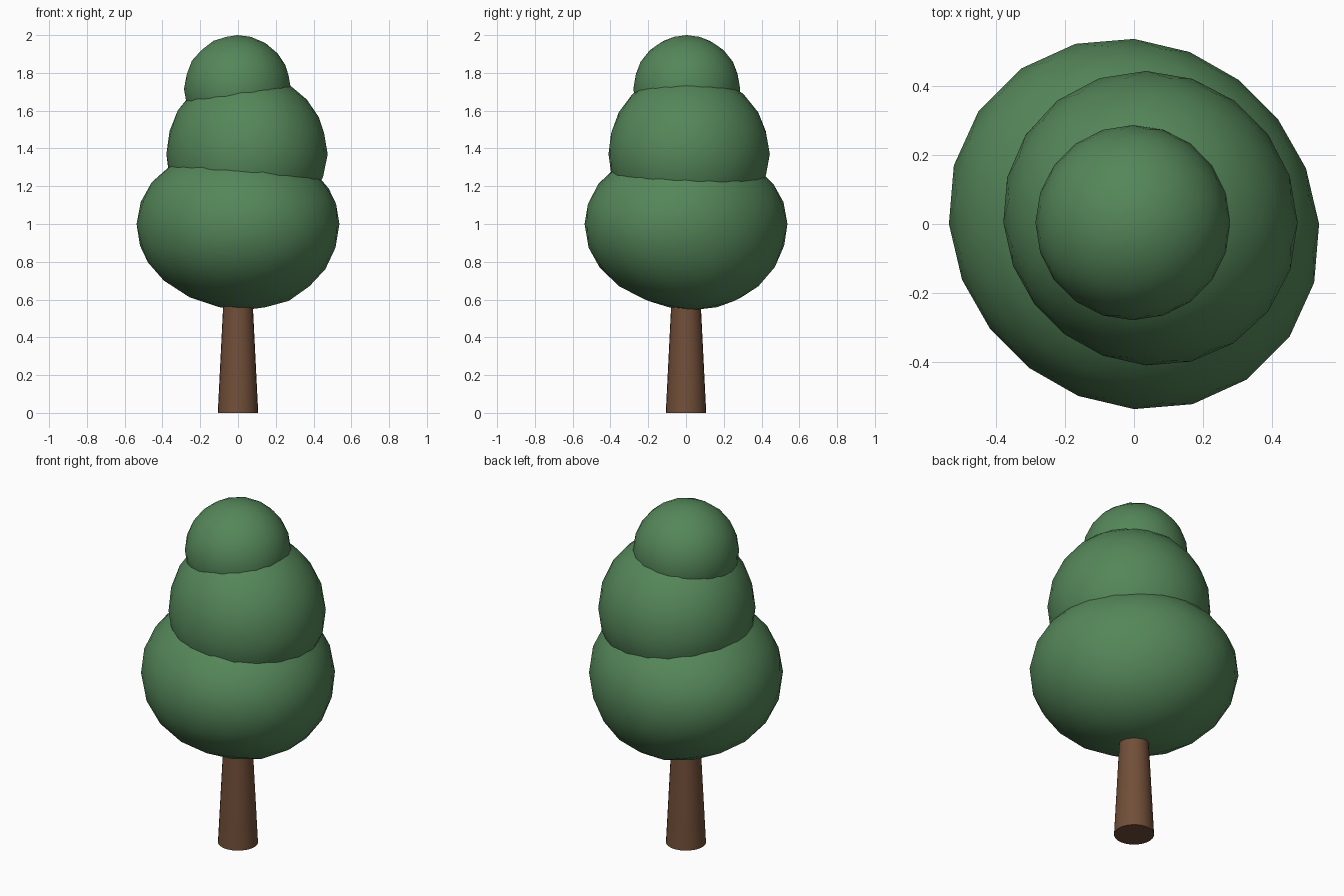
import bpy
import math

cube = bpy.data.objects.get("Cube")
if cube:
    bpy.data.objects.remove(cube, do_unlink=True)


def make_material(name, color):
    mat = bpy.data.materials.new(name)
    mat.use_nodes = True
    mat.diffuse_color = color
    bsdf = next(n for n in mat.node_tree.nodes if n.type == "BSDF_PRINCIPLED")
    bsdf.inputs["Base Color"].default_value = color
    bsdf.inputs["Roughness"].default_value = 0.9
    return mat


green = make_material("leaf green", (0.09, 0.24, 0.10, 1))
brown = make_material("bark brown", (0.165, 0.077, 0.040, 1))


def foliage(name, center, width, rise, drop, pinch, lean):
    """Low-poly leaf clump, slightly uneven around its vertical axis."""
    bpy.ops.mesh.primitive_ico_sphere_add(subdivisions=3, radius=1, location=center)
    clump = bpy.context.object
    clump.name = clump.data.name = name
    for v in clump.data.vertices:
        x, y, z = v.co
        swell = 1 - pinch * 2 * x * y + lean * (x + y)
        v.co = (x * width * swell, y * width * swell, z * (rise if z > 0 else drop))
    clump.data.materials.append(green)
    bpy.ops.object.shade_smooth()
    return clump


# Three stacked leaf clumps
lower = foliage("lower_foliage", (0, 0, 1.0), 0.537, 0.42, 0.455, 0.04, 0)
foliage("middle_foliage", (0.035, 0.004, 1.37), 0.427, 0.44, 0.42, 0.02, 0.03)
foliage("top_foliage", (-0.003, 0.004, 1.715), 0.283, 0.285, 0.28, 0, 0)

# The underside of the lowest clump sags towards the back left
for v in lower.data.vertices:
    if v.co.z < 0:
        sag = -v.co.z / 0.455
        v.co.x += 0.04 * sag ** 3
        v.co.y += 0.04 * sag ** 3

# Tapered trunk reaching up into the leaves
bpy.ops.mesh.primitive_cone_add(vertices=24, radius1=0.107, radius2=0.062,
                                depth=0.9, location=(0, 0, 0.45))
trunk = bpy.context.object
trunk.name = trunk.data.name = "trunk"
trunk.data.materials.append(brown)
bpy.ops.object.shade_smooth_by_angle(angle=math.radians(40))
